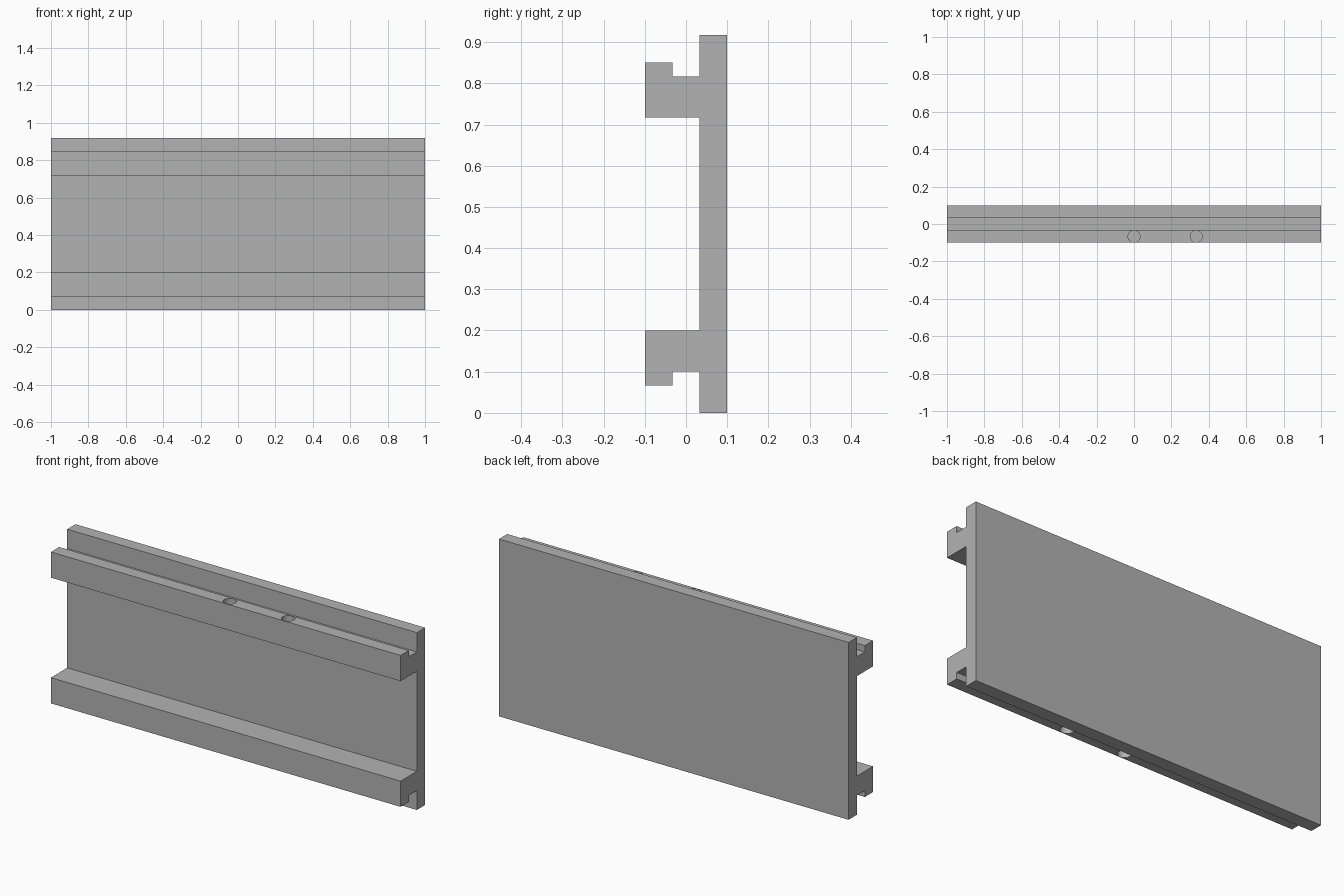
import bpy
import bmesh

cube = bpy.data.objects.get("Cube")
if cube:
    bpy.data.objects.remove(cube, do_unlink=True)

HEIGHT = 0.917
HOLE_RADIUS, HOLE_DEPTH = 0.032, 0.1

grey = bpy.data.materials.new("plain_grey")
grey.use_nodes = True
colour = (0.45, 0.45, 0.45, 1)
grey.diffuse_color = colour
grey.node_tree.nodes["Principled BSDF"].inputs["Base Color"].default_value = colour

# Lower half of the cross-section (y, z): back plate, groove and lipped rail
half = [(0.1, 0), (0.033, 0), (0.033, 0.1), (-0.033, 0.1),
        (-0.033, 0.067), (-0.1, 0.067), (-0.1, 0.2), (0.033, 0.2)]
profile = half + [(y, HEIGHT - z) for y, z in reversed(half)]

# Extrude the section along the length
bm = bmesh.new()
face = bm.faces.new([bm.verts.new((-1, y, z)) for y, z in profile])
extruded = bmesh.ops.extrude_face_region(bm, geom=[face])["geom"]
bmesh.ops.translate(bm, vec=(2, 0, 0),
                    verts=[v for v in extruded if isinstance(v, bmesh.types.BMVert)])
bmesh.ops.recalc_face_normals(bm, faces=bm.faces)
mesh = bpy.data.meshes.new("railed_panel")
bm.to_mesh(mesh)
bm.free()
mesh.materials.append(grey)
panel = bpy.data.objects.new("railed_panel", mesh)
bpy.context.collection.objects.link(panel)
bpy.context.view_layer.objects.active = panel
panel.select_set(True)


def drill(x, lip_z):
    """Cut a blind round hole centred on the lip face."""
    bpy.ops.mesh.primitive_cylinder_add(vertices=32, radius=HOLE_RADIUS,
                                        depth=2 * HOLE_DEPTH,
                                        location=(x, -0.0665, lip_z))
    cutter = bpy.context.object
    cutter.name = "hole_cutter"
    cutter.hide_render = True
    cutter.data.materials.append(grey)
    bpy.context.view_layer.objects.active = panel
    mod = panel.modifiers.new("hole", 'BOOLEAN')
    mod.operation = 'DIFFERENCE'
    mod.solver = 'EXACT'
    mod.object = cutter
    bpy.ops.object.modifier_apply(modifier=mod.name)
    bpy.data.objects.remove(cutter, do_unlink=True)


# Two holes in each rail lip
for hole_x in (0, 0.333):
    for lip in (0.067, HEIGHT - 0.067):
        drill(hole_x, lip)

bpy.ops.object.select_all(action='DESELECT')
panel.select_set(True)
bpy.context.view_layer.objects.active = panel
bpy.ops.object.shade_smooth_by_angle()
